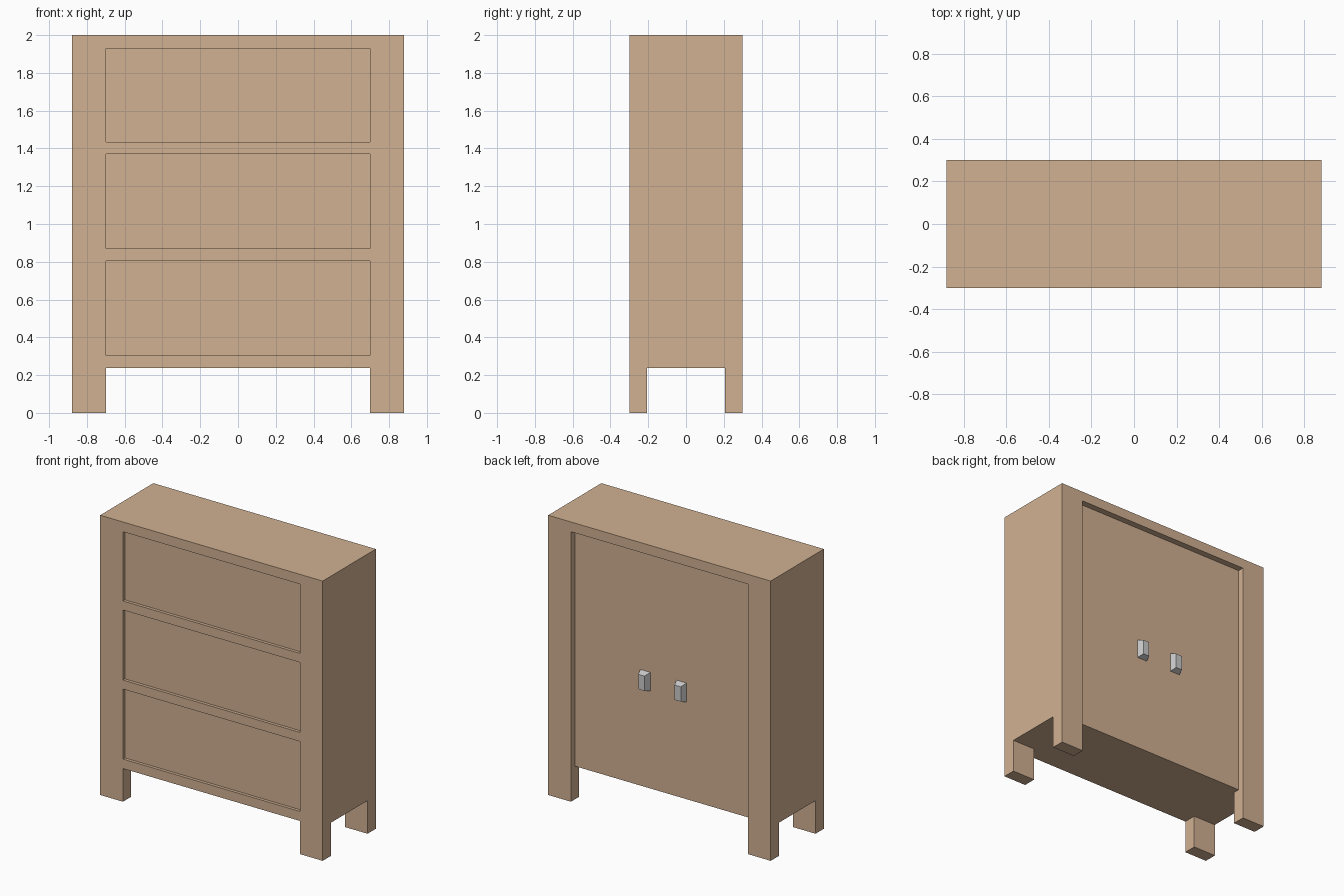
import bpy, bmesh

if "Cube" in bpy.data.objects:
    bpy.data.objects.remove(bpy.data.objects["Cube"])

W, D, H = 0.88, 0.30, 2.0      # half width, half depth, height
INNER = 0.70                   # half width between the posts
LEG_H = 0.237                  # leg height
LEG_Y = 0.207                  # inner face of the legs
DOOR_Y = 0.255                 # plane of the recessed back doors
TOP = 1.93                     # upper edge of the openings


def box(name, lo, hi):
    bm = bmesh.new()
    bmesh.ops.create_cube(bm, size=1)
    for v in bm.verts:
        v.co = [(a + b) / 2 + c * (b - a) for a, b, c in zip(lo, hi, v.co)]
    mesh = bpy.data.meshes.new(name)
    bm.to_mesh(mesh)
    bm.free()
    ob = bpy.data.objects.new(name, mesh)
    bpy.context.collection.objects.link(ob)
    return ob


def cut(target, lo, hi):
    cutter = box("cutter", lo, hi)
    cutter.hide_render = True
    mod = target.modifiers.new("cut", 'BOOLEAN')
    mod.operation = 'DIFFERENCE'
    mod.solver = 'EXACT'
    mod.object = cutter
    bpy.context.view_layer.objects.active = target
    bpy.ops.object.modifier_apply(modifier=mod.name)
    bpy.data.objects.remove(cutter)


wood = bpy.data.materials.new("wood")
wood.diffuse_color = (0.64, 0.44, 0.29, 1)
wood.use_nodes = True
wood.node_tree.nodes["Principled BSDF"].inputs["Base Color"].default_value = wood.diffuse_color

# cabinet body, with four legs left standing after two cuts underneath
cabinet = box("cabinet_body", (-W, -D, 0), (W, D, H))
cabinet.data.materials.append(wood)
cut(cabinet, (-INNER, -1, -0.5), (INNER, 1, LEG_H))
cut(cabinet, (-2, -LEG_Y, -0.5), (2, LEG_Y, LEG_H))

# three shallow front panels
for z0, z1 in ((0.305, 0.805), (0.87, 1.37), (1.435, TOP)):
    cut(cabinet, (-INNER, -1, z0), (INNER, -D + 0.022, z1))

# back door recess, open at the bottom
cut(cabinet, (-INNER, DOOR_Y, 0.1), (INNER, 1, TOP))

# tapered door handles
for side, x in (("left", -0.143), ("right", 0.143)):
    handle = box(side + "_door_handle", (x - 0.04, DOOR_Y - 0.002, 0.932),
                 (x + 0.04, D - 0.001, 1.068))
    for v in handle.data.vertices:
        if v.co.y > DOOR_Y + 0.02:
            v.co.x += 0.015 if v.co.x < x else -0.015
            v.co.z += 0.015 if v.co.z < 1 else -0.015
